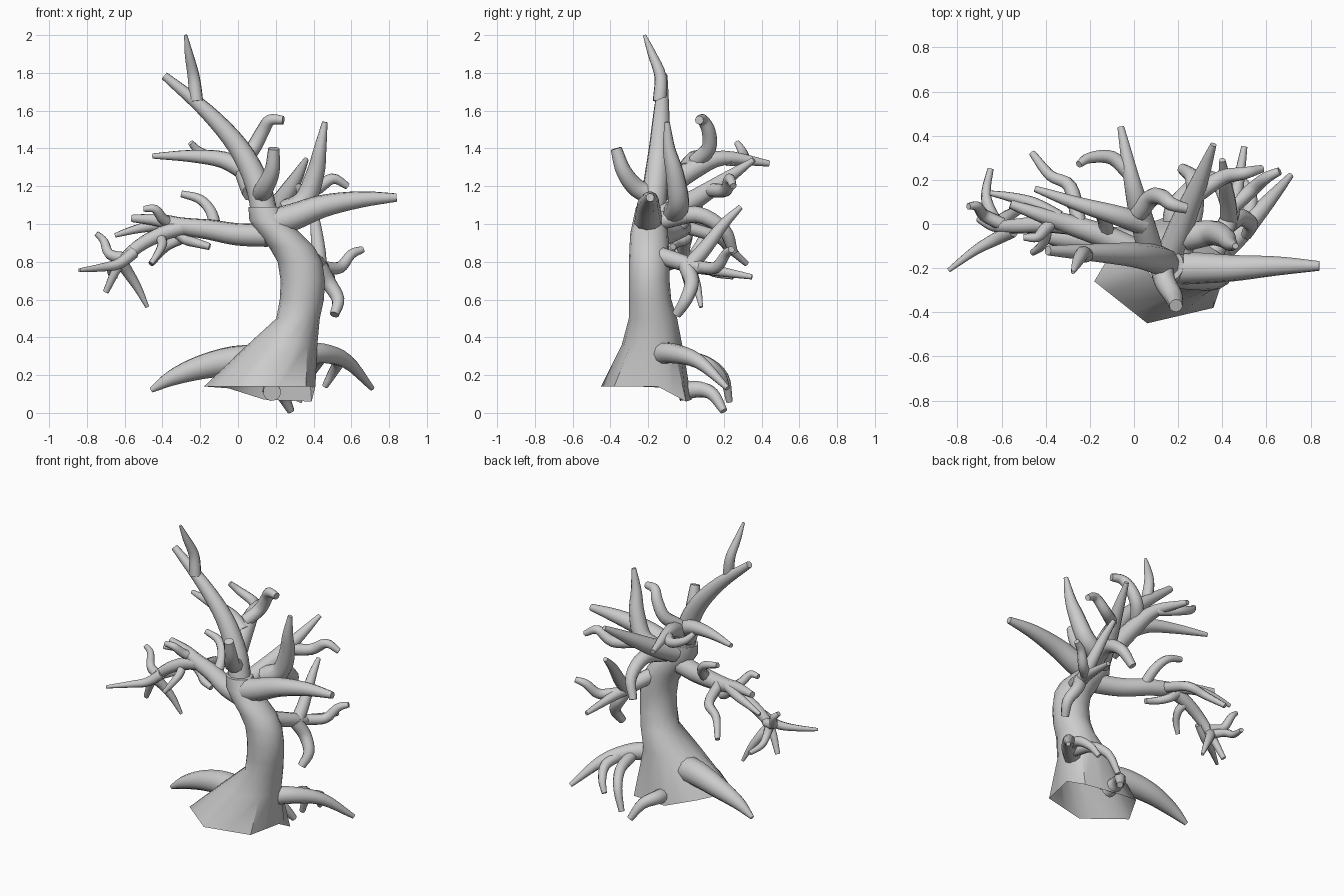
import bpy, math
from mathutils import Vector


def make_object(name, verts, faces):
    me = bpy.data.meshes.new(name)
    me.from_pydata(verts, [], faces)
    me.shade_smooth()
    me.set_sharp_from_angle(angle=math.radians(50))
    ob = bpy.data.objects.new(name, me)
    bpy.context.collection.objects.link(ob)
    return ob


def spline(pts, steps=4):
    """Smooth curve through the points."""
    p = [Vector(q) for q in pts]
    p = [2 * p[0] - p[1]] + p + [2 * p[-1] - p[-2]]
    out = []
    for i in range(1, len(p) - 2):
        a, b, c, d = p[i - 1:i + 3]
        for k in range(steps):
            t = k / steps
            out.append(0.5 * (2 * b + (c - a) * t + (2 * a - 5 * b + 4 * c - d) * t ** 2
                              + (3 * b - a - 3 * c + d) * t ** 3))
    return out + [p[-2]]


def limb(name, r0, r1, *pts, sides=10):
    """Tapered curved limb with blunt ends."""
    path = spline(pts)
    n = len(path)
    verts, faces = [], []
    tan = (path[1] - path[0]).normalized()
    u = tan.orthogonal().normalized()
    for i, c in enumerate(path):
        new = (path[min(i + 1, n - 1)] - path[max(i - 1, 0)]).normalized()
        u = tan.rotation_difference(new) @ u
        tan = new
        v = tan.cross(u)
        t = i / (n - 1)
        r = r0 + (r1 - r0) * t ** 1.8
        for k in range(sides):
            a = 2 * math.pi * k / sides
            verts.append(c + r * (u * math.cos(a) + v * math.sin(a)))
    for i in range(n - 1):
        for k in range(sides):
            j = (k + 1) % sides
            faces.append((i * sides + k, i * sides + j, (i + 1) * sides + j, (i + 1) * sides + k))
    faces.append(tuple(reversed(range(sides))))
    faces.append(tuple(range((n - 1) * sides, n * sides)))
    return make_object(name, verts, faces)


# Trunk: faceted flared foot lofted into a round leaning stem
foot = [(.41, -.15, .14), (.39, 0, .06), (.14, .03, .07), (-.05, -.04, .13),
        (-.18, -.26, .14), (-.06, -.355, .14), (.06, -.45, .14), (.36, -.38, .14)]
base = []
for i, q in enumerate(foot):
    a, b = Vector(q), Vector(foot[(i + 1) % 8])
    base += [a, (a + b) / 2]
verts = list(base)
# centre x, centre y, z, radius x, radius y
rings = [(.235, -.18, .36, .185, .16), (.318, -.175, .5, .115, .128), (.338, -.19, .6, .117, .112),
         (.343, -.195, .7, .117, .108), (.328, -.195, .8, .118, .107), (.283, -.195, .88, .12, .104),
         (.22, -.195, .95, .112, .1), (.16, -.19, 1.02, .1, .09), (.14, -.185, 1.09, .085, .08)]
for cx, cy, z, rx, ry in rings:
    for k in range(16):
        a = 2 * math.pi * k / 16
        verts.append((cx + rx * math.cos(a), cy + ry * math.sin(a), z))
faces = [(i * 16 + k, i * 16 + (k + 1) % 16, (i + 1) * 16 + (k + 1) % 16, (i + 1) * 16 + k)
         for i in range(len(rings)) for k in range(16)]
faces.append(tuple(range(len(rings) * 16, len(rings) * 16 + 16)))
make_object("trunk", verts, faces)

# Leader and crown
limb("leader", .07, .022, (.14, -.18, 1.06), (.1, -.16, 1.22), (0, -.14, 1.41), (-.17, -.13, 1.6), (-.39, -.12, 1.785))
limb("leader_spire", .036, .008, (-.22, -.14, 1.65), (-.235, -.135, 1.78), (-.26, -.18, 1.9), (-.277, -.22, 2))
limb("front_stub", .052, .03, (.12, -.17, 1.15), (.14, -.26, 1.19), (.18, -.33, 1.28), (.19, -.37, 1.4))
limb("back_branch", .06, .016, (.08, -.14, 1.17), (.03, .04, 1.29), (-.01, .2, 1.35), (-.06, .44, 1.32))
limb("back_branch_twig", .034, .016, (-.01, .22, 1.34), (-.1, .3, 1.34), (-.2, .3, 1.38), (-.25, .27, 1.43))
limb("upper_left_branch", .05, .014, (.04, 0, 1.28), (-.08, .04, 1.34), (-.25, .09, 1.36), (-.45, .16, 1.36))
limb("upper_curl", .042, .023, (.02, .05, 1.33), (.08, .12, 1.4), (.13, .12, 1.49), (.17, .09, 1.55), (.24, .07, 1.55))

# Right side branches
limb("right_branch", .076, .022, (.17, -.2, 1), (.3, -.2, 1.04), (.45, -.2, 1.095), (.65, -.19, 1.13), (.84, -.19, 1.14))
limb("right_upright", .062, .014, (.24, -.06, 1.06), (.35, -.04, 1.12), (.41, -.06, 1.27), (.435, -.09, 1.4), (.46, -.1, 1.54))
limb("back_right_branch", .06, .014, (.17, -.12, 1.04), (.23, .03, 1.12), (.3, .2, 1.23), (.36, .36, 1.34))
limb("back_right_twig", .038, .018, (.28, .13, 1.18), (.4, .21, 1.18), (.5, .23, 1.24), (.58, .25, 1.2))
limb("back_hanging_branch", .048, .025, (.22, -.12, 1.02), (.27, .06, 1.05), (.27, .2, .97), (.22, .25, .85))

# Low cluster behind the right of the trunk
limb("low_branch", .048, .014, (.36, -.13, .83), (.42, 0, .79), (.46, .12, .76), (.5, .35, .72))
limb("low_upright", .042, .014, (.43, .02, .78), (.425, .1, .87), (.41, .2, 1), (.4, .29, 1.09))
limb("low_side_twig", .034, .018, (.45, .08, .77), (.54, .16, .77), (.6, .21, .84), (.66, .24, .865))
limb("low_drop", .042, .025, (.43, 0, .78), (.48, .03, .69), (.53, 0, .6), (.51, -.05, .52))

# Left bough with its twigs
limb("left_bough", .062, .02, (.16, -.18, .94), (0, -.12, .945), (-.15, -.05, .97), (-.3, 0, .99), (-.42, .04, 1.02), (-.56, .09, 1.03))
limb("bough_arm", .042, .016, (-.26, -.01, .99), (-.4, 0, .95), (-.53, -.01, .88), (-.63, -.01, .78), (-.7, .02, .64))
twigs = [
    (.033, .018, (-.12, -.05, .97), (-.14, .03, 1.06), (-.2, .08, 1.13), (-.3, .09, 1.16)),
    (.034, .016, (-.25, .01, .98), (-.29, .17, .93), (-.38, .22, .88), (-.46, .32, .79)),
    (.03, .018, (-.34, .01, .97), (-.28, .0, .92), (-.22, -.05, .9), (-.15, -.07, .88)),
    (.03, .016, (-.36, .02, 1), (-.4, -.02, 1.03), (-.44, -.06, 1.08), (-.5, -.06, 1.08)),
    (.032, .012, (-.34, .03, 1), (-.45, .09, .99), (-.55, .12, .97), (-.65, .14, .94)),
    (.032, .01, (-.55, -.03, .85), (-.63, -.07, .79), (-.72, -.12, .77), (-.84, -.21, .755)),
    (.03, .015, (-.6, .0, .82), (-.68, .04, .84), (-.71, .08, .91), (-.75, .08, .95)),
    (.033, .01, (-.62, -.01, .8), (-.58, .03, .74), (-.53, .06, .66), (-.48, .08, .56)),
    (.028, .014, (-.62, .0, .79), (-.66, .08, .78), (-.67, .15, .74), (-.65, .25, .72)),
    (.028, .014, (-.42, .01, .94), (-.4, -.05, .9), (-.42, -.1, .85), (-.46, -.13, .79)),
]
for i, (r0, r1, *pts) in enumerate(twigs):
    limb(f"bough_twig_{i + 1}", r0, r1, *pts, sides=8)

# Roots
limb("left_root", .085, .014, (.12, -.14, .275), (-.03, -.1, .275), (-.2, -.07, .24), (-.35, -.06, .185), (-.46, -.05, .12))
limb("right_root", .06, .014, (.33, -.16, .31), (.45, -.07, .315), (.58, .07, .27), (.71, .22, .13))
limb("right_root_prong_1", .034, .016, (.5, -.02, .3), (.53, .1, .27), (.5, .18, .21), (.46, .215, .14))
limb("right_root_prong_2", .036, .018, (.44, -.05, .3), (.42, .1, .27), (.37, .2, .19), (.32, .23, .06))
limb("back_root", .048, .02, (.18, -.04, .11), (.18, .06, .125), (.23, .14, .1), (.28, .2, .01))
